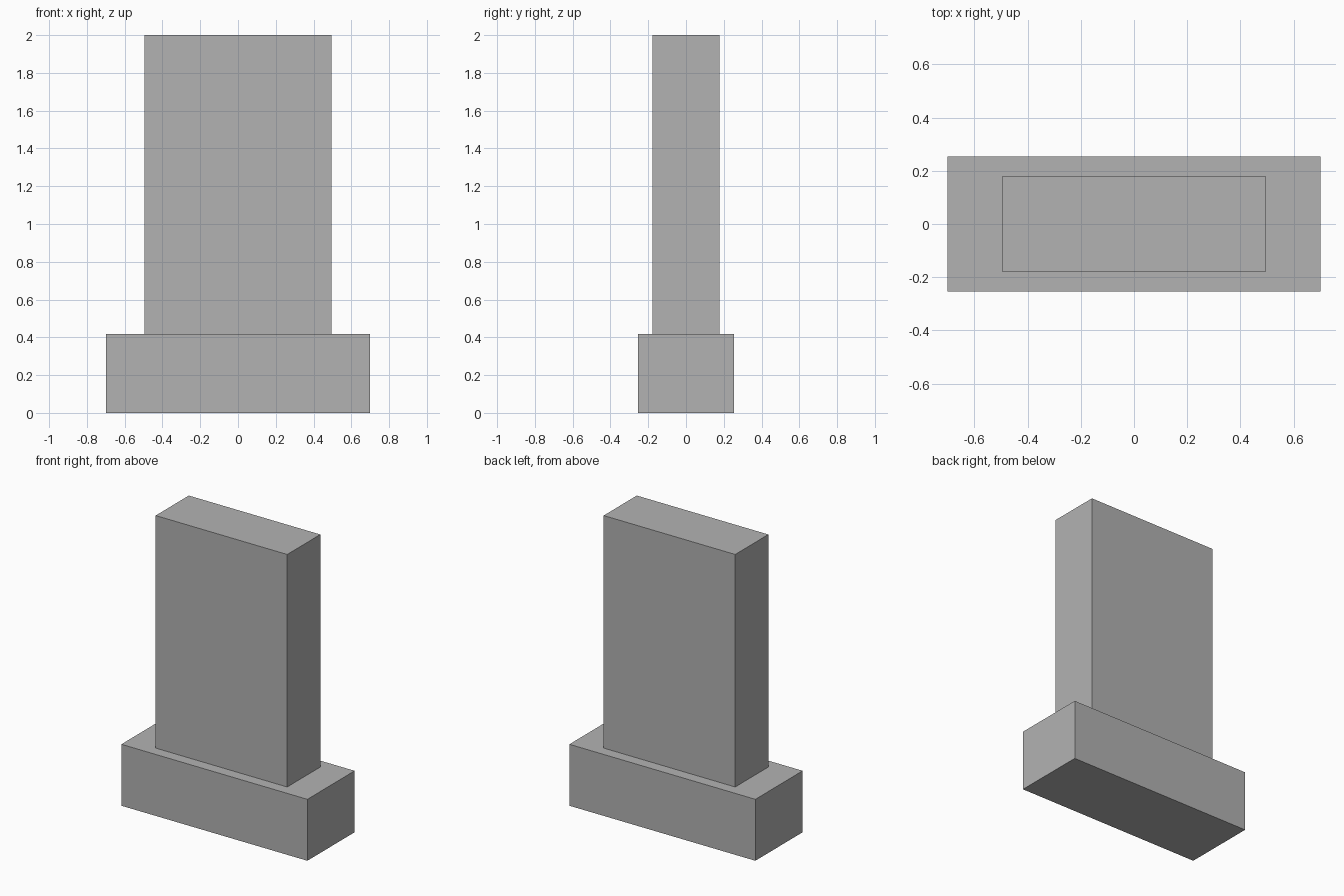
import bpy

if "Cube" in bpy.data.objects:
    bpy.data.objects.remove(bpy.data.objects["Cube"])

# Single flat grey
grey = bpy.data.materials.new("plain grey")
grey.diffuse_color = (0.448, 0.448, 0.448, 1.0)
grey.use_nodes = True
grey.node_tree.nodes["Principled BSDF"].inputs["Base Color"].default_value = grey.diffuse_color


def block(name, width, depth, bottom, top):
    """Sharp-edged box centred on the z axis."""
    bpy.ops.mesh.primitive_cube_add(size=1, location=(0, 0, (bottom + top) / 2))
    ob = bpy.context.object
    ob.name = name
    ob.scale = (width, depth, top - bottom)
    bpy.ops.object.transform_apply(location=False, rotation=False, scale=True)
    ob.data.materials.append(grey)
    return ob


# Wide plinth at the bottom
block("plinth", 1.40, 0.508, 0.0, 0.418)

# Upright slab standing on the plinth
block("upright_slab", 0.99, 0.356, 0.418, 2.0)
